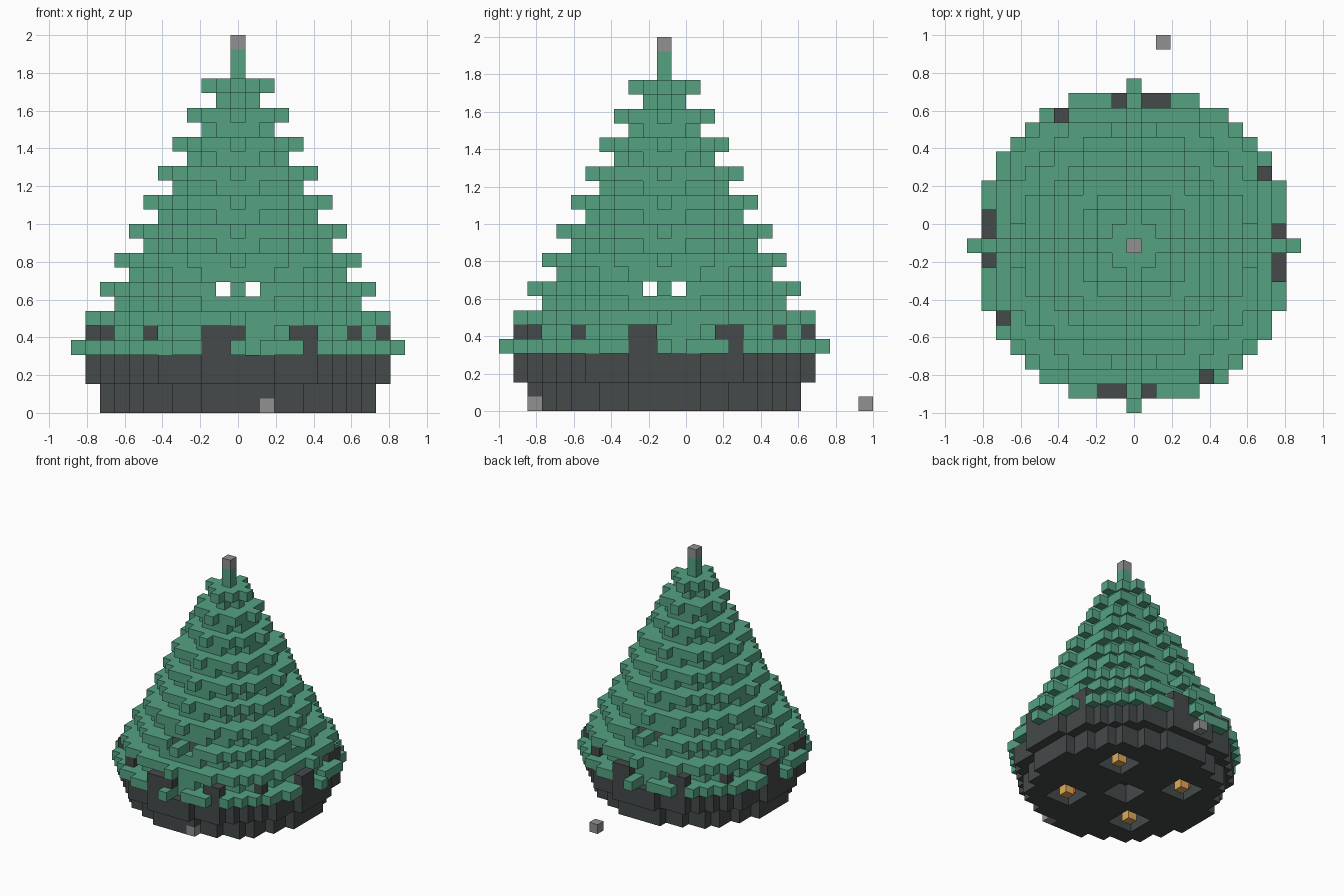
import bpy
import bmesh

cube = bpy.data.objects.get("Cube")
if cube:
    bpy.data.objects.remove(cube, do_unlink=True)

UNIT = 1 / 13          # edge of one block
OFFSET_Y = -1.5        # tree axis, in blocks


def material(name, rgb):
    m = bpy.data.materials.new(name)
    m.use_nodes = True
    color = (*rgb, 1)
    m.diffuse_color = color
    m.node_tree.nodes["Principled BSDF"].inputs["Base Color"].default_value = color
    return m


GREEN = material("leaf green", (0.09, 0.36, 0.222))
DARK = material("charcoal", (0.06, 0.068, 0.068))
GREY = material("stone grey", (0.29, 0.285, 0.285))
ORANGE = material("ember orange", (0.8, 0.17, 0.025))
YELLOW = material("ember yellow", (0.75, 0.4, 0.1))

blocks = {}            # block position -> part name
part_materials = {}


def put(part, mat, cells):
    part_materials[part] = mat
    for c in cells:
        blocks[c] = part


def disc(k, limit, inner=0):
    """Blocks of layer k whose squared radius lies between inner and limit."""
    span = range(-11, 12)
    return [(x, y, k) for x in span for y in span if inner <= x * x + y * y <= limit]


def around(x, y, *layers):
    """The same block repeated on all four sides."""
    return [(a, b, k) for k in layers
            for a, b in ((x, y), (-y, x), (-x, -y), (y, -x))]


def remove(cells):
    for c in cells:
        blocks.pop(c, None)


def narrow(r):
    return (r + 0.3) ** 2


# Stone base in two steps
put("base_plinth", DARK, disc(0, narrow(9)) + disc(1, narrow(9)))
put("base_band", DARK, disc(2, narrow(10)) + disc(3, narrow(10)))

# Pits in the underside
pit = [(x, y, k) for x in (-1, 0, 1) for y in (-1, 0, 1) for k in (0, 1)]
remove(pit)
for sx in (-1, 1):
    for sy in (-1, 1):
        remove([(x + 4 * sx, y + 4 * sy, k) for x, y, k in pit])

# Embers: a core in each pit, flames beside it and on the inner floor
put("ember_cores", YELLOW, around(4, 4, 0))
put("ember_flames", ORANGE, around(4, 4, 1) + around(3, 5, 1, 4) + around(5, 3, 1, 4))

# Overhanging leaf skirt
put("leaf_skirt", GREEN, disc(4, 121, 64) + disc(5, narrow(9), 64) + disc(6, 100, 49))
remove(around(1, -10, 4))

# Dark posts rising through the skirt
posts = []
for x, y in ((-2, -10), (-1, -10), (5, -9)):
    posts += around(x, y, 4, 5)
for x, y in ((4, -9), (-6, -8)):
    posts += around(x, y, 5)
put("skirt_posts", DARK, posts)
put("front_post_cap", DARK, [(0, -10, 5)])

# Leaf tiers: a thin recessed ring below a wider disc with loose tips
for tier in range(8):
    r = 8 - tier
    k = 7 + 2 * tier
    hollow = narrow(r - 1)
    put(f"leaf_tier_{tier + 1}", GREEN,
        disc(k, narrow(r), hollow) + disc(k + 1, (r + 1) ** 2, hollow))

# Window slots beside the middle of each side
for depth in (7, 8, 9):
    for side in (-1, 1):
        remove(around(side, depth, 8))

# Tip, cap and loose stones
put("tree_tip", GREEN, [(0, 0, 23), (0, 0, 24)])
put("tip_cap", GREY, [(0, 0, 25)])
put("base_stone", GREY, [(2, -9, 0)])
put("loose_stone", GREY, [(2, 14, 0)])


def build(part):
    """Mesh the outer faces of one part."""
    bm = bmesh.new()
    verts = {}

    def vert(p):
        if p not in verts:
            x, y, z = p
            verts[p] = bm.verts.new(((x - 0.5) * UNIT, (y - 0.5 + OFFSET_Y) * UNIT, z * UNIT))
        return verts[p]

    for cell in [c for c, name in blocks.items() if name == part]:
        for axis in range(3):
            u, v = (axis + 1) % 3, (axis + 2) % 3
            for side in (0, 1):
                near = list(cell)
                near[axis] += 2 * side - 1
                if tuple(near) in blocks:
                    continue
                corners = []
                for du, dv in ((0, 0), (1, 0), (1, 1), (0, 1)):
                    p = list(cell)
                    p[axis] += side
                    p[u] += du
                    p[v] += dv
                    corners.append(vert(tuple(p)))
                bm.faces.new(corners if side else corners[::-1])
    mesh = bpy.data.meshes.new(part)
    bm.to_mesh(mesh)
    bm.free()
    mesh.materials.append(part_materials[part])
    bpy.context.collection.objects.link(bpy.data.objects.new(part, mesh))


for part in part_materials:
    build(part)
